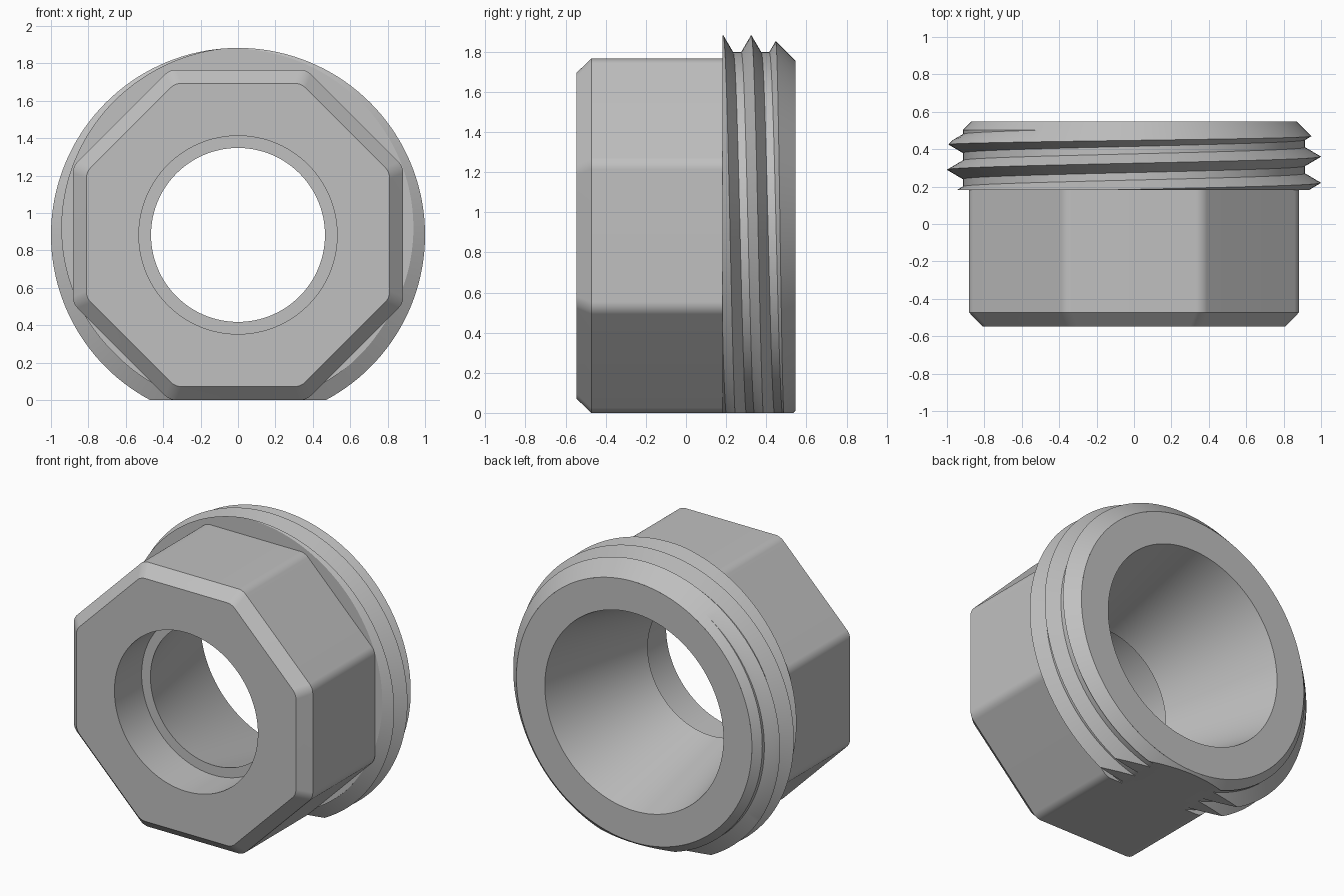
import bpy, bmesh, math
from mathutils import Vector

cube = bpy.data.objects.get("Cube")
if cube:
    bpy.data.objects.remove(cube, do_unlink=True)

CZ = 0.883                        # height of the axis, also the head apothem
SEG = 144                         # steps around the axis
FRONT, STEP, BACK = -0.547, 0.183, 0.547
PITCH, HALF, ROOT, CREST = 0.14, 0.05, 0.915, 1.0
SLOPE = (CREST - ROOT) / HALF
END = 0.87 + BACK                 # end chamfer: radius = END - y

grey = bpy.data.materials.new("grey_metal")
grey.use_nodes = True
grey.diffuse_color = (0.53, 0.53, 0.53, 1)
grey.node_tree.nodes["Principled BSDF"].inputs["Base Color"].default_value = (0.53, 0.53, 0.53, 1)


def polar(r, a, y):
    return Vector((r * math.sin(a), y, CZ + r * math.cos(a)))


def loft(columns, closed):
    """Skin neighbouring columns of points."""
    bm = bmesh.new()
    cols = [[bm.verts.new(p) for p in c] for c in columns]
    pairs = list(zip(cols, cols[1:]))
    if closed:
        pairs.append((cols[-1], cols[0]))
    for a, b in pairs:
        for i in range(len(a) - 1):
            bm.faces.new((a[i], b[i], b[i + 1], a[i + 1]))
    bmesh.ops.remove_doubles(bm, verts=bm.verts[:], dist=1e-5)
    bmesh.ops.dissolve_degenerate(bm, edges=bm.edges[:], dist=1e-5)
    return bm


def finish(bm, name):
    mesh = bpy.data.meshes.new(name)
    bm.to_mesh(mesh)
    bm.free()
    mesh.materials.append(grey)
    ob = bpy.data.objects.new(name, mesh)
    bpy.context.collection.objects.link(ob)
    bpy.ops.object.select_all(action='DESELECT')
    ob.select_set(True)
    bpy.context.view_layer.objects.active = ob
    bpy.ops.object.shade_smooth_by_angle(angle=math.radians(25))


# Octagonal head with chamfered front, stepped socket and tapered bore
def octagon_point(j, apothem, y, fillet=0.085):
    per = SEG // 8
    side, t = j // per, (j % per) / (per - 1)
    corner = polar((apothem - fillet) / math.cos(math.pi / 8), (side + 0.5) * math.pi / 4, y)
    a = (side + t) * math.pi / 4
    return corner + Vector((math.sin(a), 0, math.cos(a))) * fillet


def head_column(j):
    a = (j + 0.5) * math.tau / SEG
    bore = [(0.87, BACK), (0.66, BACK), (0.465, -0.26), (0.53, -0.26), (0.53, FRONT)]
    outside = [(CZ - 0.072, FRONT), (CZ, -0.472), (CZ, STEP)]
    return ([polar(r, a, y) for r, y in bore]
            + [octagon_point(j, ap, y) for ap, y in outside]
            + [polar(0.8, a, STEP)])


finish(loft([head_column(j) for j in range(SEG)], True), "octagonal_head")


# Threaded collar: helical ridge limited by the step face and the end chamfer
def thread_radius(y, first_crest):
    off = (y - first_crest + PITCH / 2) % PITCH - PITCH / 2
    return min(max(ROOT, CREST - SLOPE * abs(off)), END - y)


def collar_column(j):
    a = j * math.tau / SEG
    start = 0.325 + PITCH * j / SEG
    ys = []
    for k in range(-2, 3):
        c = start + k * PITCH
        lo, hi = c - HALF, c + HALF
        rise = (END - ROOT + SLOPE * lo) / (1 + SLOPE)       # chamfer meets the rising flank
        fall = (CREST + SLOPE * c - END) / (SLOPE - 1)       # chamfer meets the falling flank
        ys += [lo, max(lo, min(c, rise)), min(hi, max(c, fall)), hi,
               min(max(END - ROOT, hi), lo + PITCH)]
    ys = [STEP] + [min(max(y, STEP), BACK) for y in ys] + [BACK]
    return [polar(0.8, a, STEP)] + [polar(thread_radius(y, start), a, y) for y in ys]


bm = loft([collar_column(j) for j in range(SEG + 1)], False)

# Flat cut underneath, level with the lower face of the head
cut = bmesh.ops.bisect_plane(bm, geom=bm.verts[:] + bm.edges[:] + bm.faces[:], dist=1e-6,
                             plane_co=(0, 0, 0), plane_no=(0, 0, -1), clear_outer=True)
rim = [e for e in cut["geom_cut"] if isinstance(e, bmesh.types.BMEdge)]
filled = bmesh.ops.triangle_fill(bm, edges=rim, use_beauty=True, normal=(0, 0, -1))
for f in filled["geom"]:
    if isinstance(f, bmesh.types.BMFace):
        f.normal_update()
        if f.normal.z > 0:
            f.normal_flip()
finish(bm, "threaded_collar")
